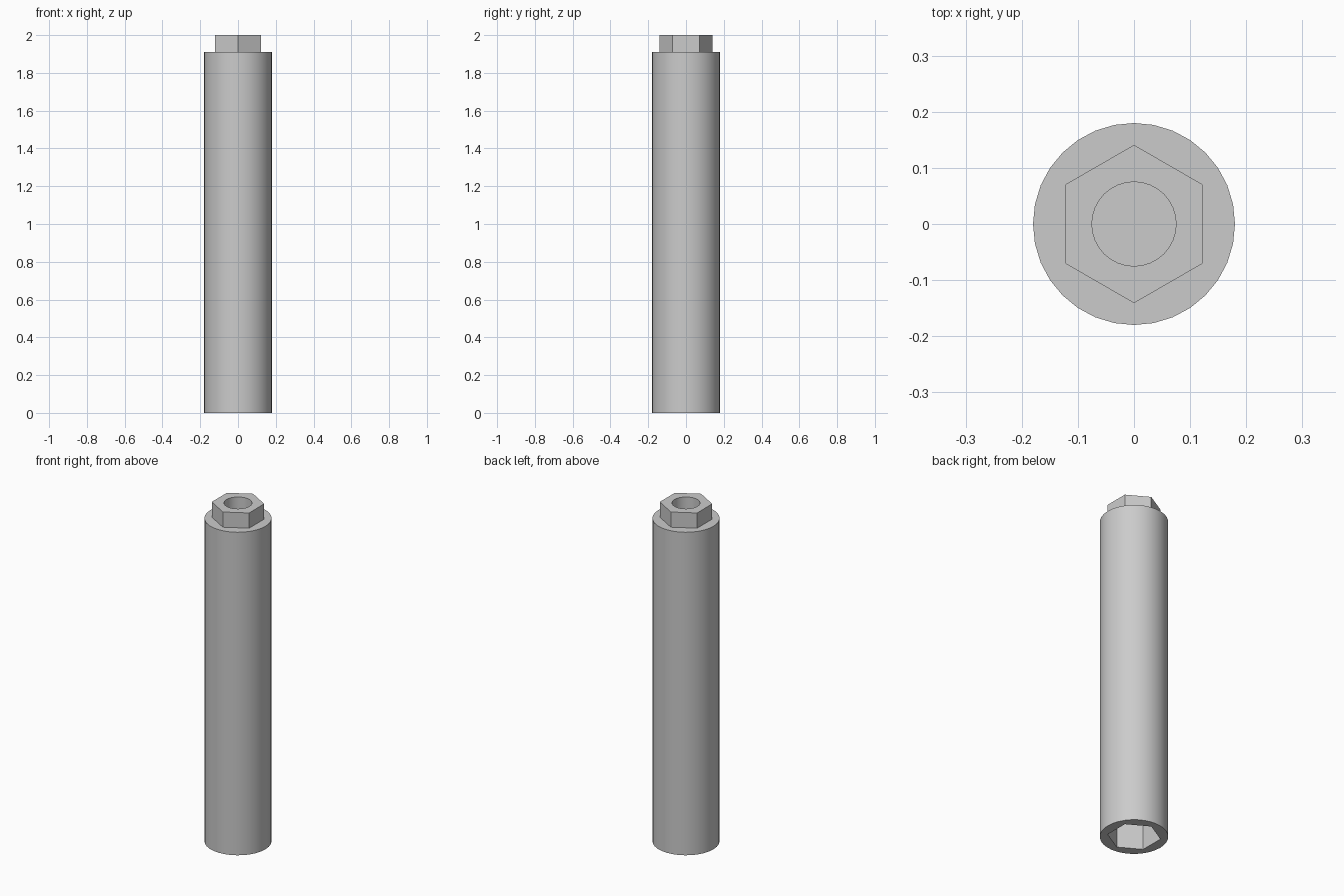
import bpy
import bmesh
from math import cos, sin, pi

if "Cube" in bpy.data.objects:
    bpy.data.objects.remove(bpy.data.objects["Cube"], do_unlink=True)

HEX_R, BODY_R, BORE_R = 0.141, 0.18, 0.075
SHOULDER, TOP = 1.91, 2.0

# Plain steel colour
steel = bpy.data.materials.new("steel grey")
steel.use_nodes = True
steel.diffuse_color = (0.6, 0.6, 0.6, 1)
steel.node_tree.nodes["Principled BSDF"].inputs["Base Color"].default_value = (0.6, 0.6, 0.6, 1)

bm = bmesh.new()


def ring(radius, z, sides):
    """Closed loop of edges with a corner on the y axis."""
    verts = [bm.verts.new((radius * sin(2 * pi * i / sides),
                           radius * cos(2 * pi * i / sides), z)) for i in range(sides)]
    edges = [bm.edges.new((verts[i - 1], verts[i])) for i in range(sides)]
    return verts, edges


def wall(low, high):
    a, b = low[0], high[0]
    for i in range(len(a)):
        bm.faces.new((a[i - 1], a[i], b[i], b[i - 1]))


def flat_rim(outer, inner):
    bmesh.ops.triangle_fill(bm, use_beauty=True, edges=outer[1] + inner[1])


# Hexagonal socket in the underside
socket_end = ring(HEX_R, 0.25, 6)
socket_mouth = ring(HEX_R, 0, 6)
bm.faces.new(socket_end[0])
wall(socket_mouth, socket_end)

# Round body
body_bottom = ring(BODY_R, 0, 32)
body_top = ring(BODY_R, SHOULDER, 32)
flat_rim(body_bottom, socket_mouth)
wall(body_bottom, body_top)

# Hexagonal drive head
head_bottom = ring(HEX_R, SHOULDER, 6)
head_top = ring(HEX_R, TOP, 6)
flat_rim(body_top, head_bottom)
wall(head_bottom, head_top)

# Blind round bore in the head
bore_mouth = ring(BORE_R, TOP, 32)
bore_end = ring(BORE_R, TOP - 0.25, 32)
flat_rim(head_top, bore_mouth)
wall(bore_end, bore_mouth)
bm.faces.new(bore_end[0])

bmesh.ops.recalc_face_normals(bm, faces=bm.faces)
mesh = bpy.data.meshes.new("socket_extension")
bm.to_mesh(mesh)
bm.free()
mesh.materials.append(steel)

extension = bpy.data.objects.new("socket_extension", mesh)
bpy.context.collection.objects.link(extension)
bpy.ops.object.select_all(action="DESELECT")
extension.select_set(True)
bpy.context.view_layer.objects.active = extension
bpy.ops.object.shade_smooth_by_angle(angle=pi / 6)
